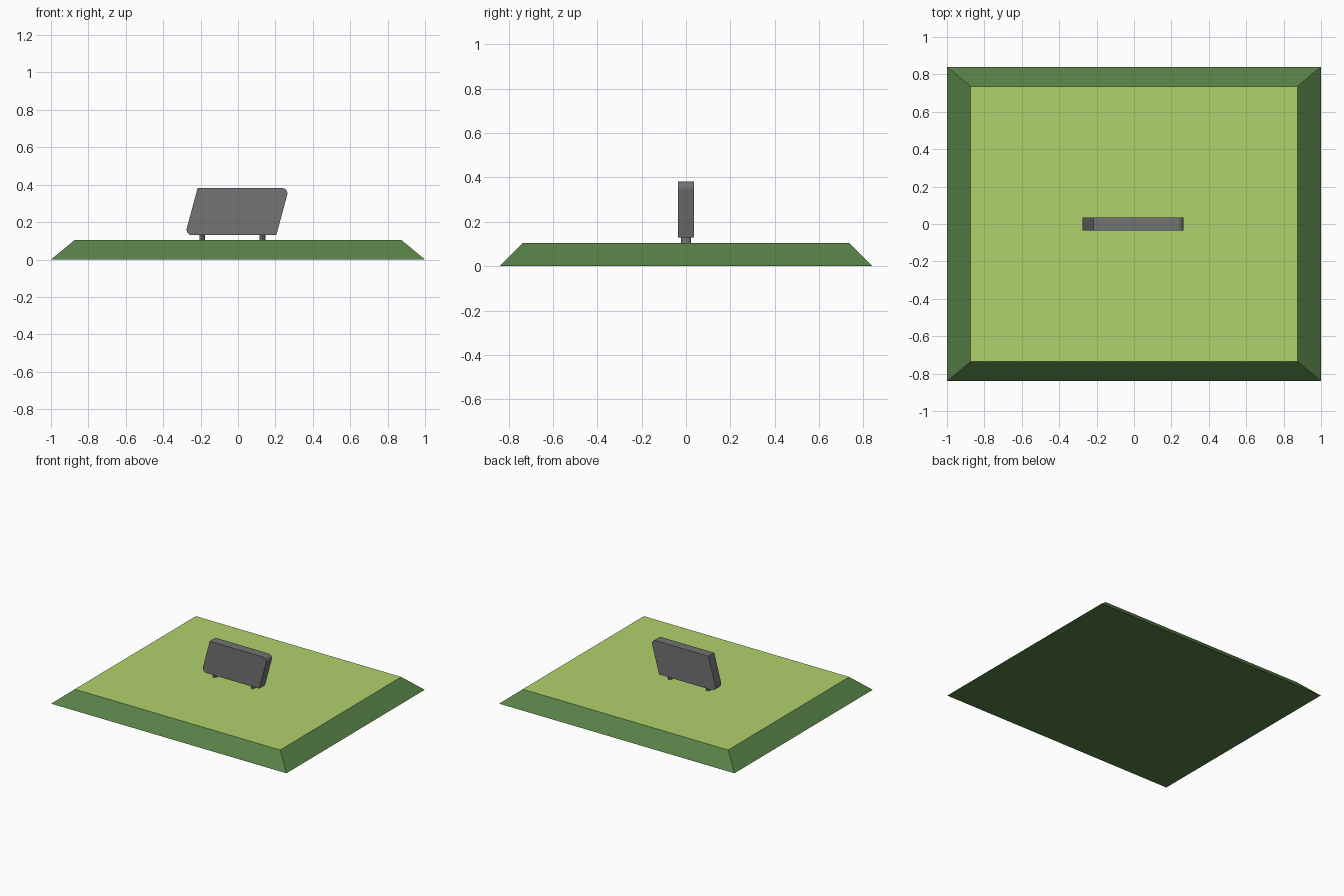
import bpy, bmesh, math

if "Cube" in bpy.data.objects:
    bpy.data.objects.remove(bpy.data.objects["Cube"])


def material(name, rgb):
    # sRGB bytes to linear colour
    lin = [((c / 255 + 0.055) / 1.055) ** 2.4 for c in rgb] + [1]
    m = bpy.data.materials.new(name)
    m.use_nodes = True
    m.diffuse_color = lin
    bsdf = next(n for n in m.node_tree.nodes if n.type == "BSDF_PRINCIPLED")
    bsdf.inputs["Base Color"].default_value = lin
    return m


light_green = material("light green", (176, 209, 108))
dark_green = material("dark green", (87, 129, 71))
grey = material("grey", (115, 115, 115))


def finish(bm, name, mats):
    bmesh.ops.recalc_face_normals(bm, faces=bm.faces)
    mesh = bpy.data.meshes.new(name)
    bm.to_mesh(mesh)
    bm.free()
    for m in mats:
        mesh.materials.append(m)
    ob = bpy.data.objects.new(name, mesh)
    bpy.context.collection.objects.link(ob)
    return ob


def smooth(ob):
    bpy.ops.object.select_all(action="DESELECT")
    ob.select_set(True)
    bpy.context.view_layer.objects.active = ob
    bpy.ops.object.shade_smooth_by_angle(angle=math.radians(35))


# Sloped base with a lighter top
bm = bmesh.new()
bmesh.ops.create_cube(bm, size=2)
for v in bm.verts:
    top = v.co.z > 0
    v.co.x *= 0.873 if top else 1
    v.co.y *= 0.735 if top else 0.84
    v.co.z = 0.105 if top else 0
bm.normal_update()
for f in bm.faces:
    f.material_index = 1 if f.normal.z > 0.9 else 0
finish(bm, "base", [dark_green, light_green])

# Slanted board: two opposite corners are rounded
bm = bmesh.new()
outline = [(-0.284, 0.13), (0.205, 0.13), (0.273, 0.382), (-0.216, 0.382)]
face = bm.faces.new([bm.verts.new((x, -0.035, z)) for x, z in outline])
new = bmesh.ops.extrude_face_region(bm, geom=[face])["geom"]
bmesh.ops.translate(bm, vec=(0, 0.07, 0),
                    verts=[g for g in new if isinstance(g, bmesh.types.BMVert)])


def rounded(e):
    a, b = e.verts
    return (abs(a.co.y - b.co.y) > 0.05
            and (a.co.x < -0.25 or a.co.x > 0.25))


bmesh.ops.bevel(bm, geom=[e for e in bm.edges if rounded(e)], offset=0.04,
                offset_type="OFFSET", segments=6, profile=0.5, affect="EDGES")
smooth(finish(bm, "sign_board", [grey]))

# Short oval posts
for name, x in (("right_post", -0.192), ("left_post", 0.131)):
    bm = bmesh.new()
    bmesh.ops.create_cone(bm, cap_ends=True, segments=12, radius1=1,
                          radius2=1, depth=1)
    bmesh.ops.scale(bm, vec=(0.015, 0.023, 0.05), verts=bm.verts)
    bmesh.ops.translate(bm, vec=(x, 0, 0.12), verts=bm.verts)
    smooth(finish(bm, name, [grey]))
